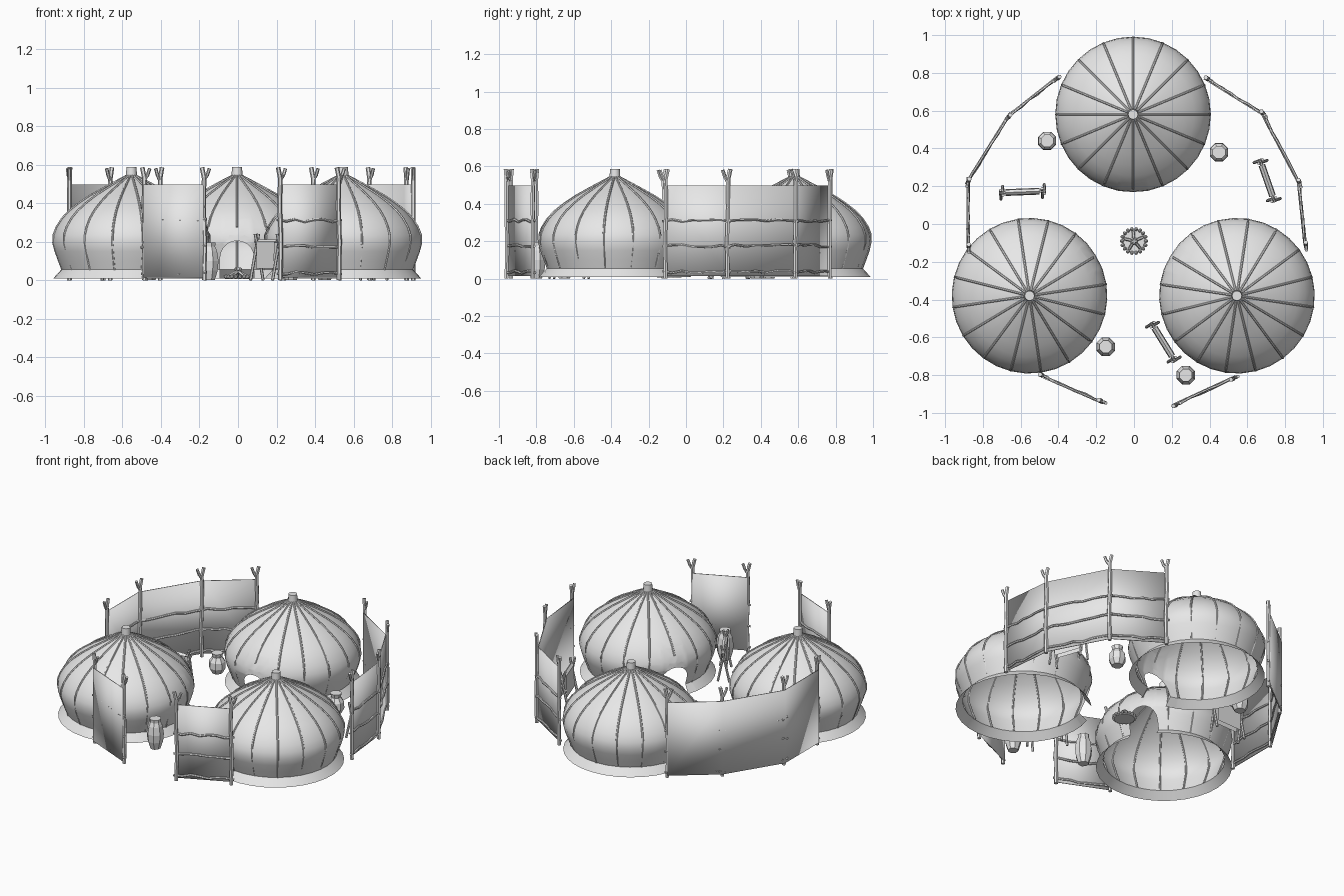
import bpy, bmesh, math, random
from mathutils import Matrix, Vector

random.seed(4)
if "Cube" in bpy.data.objects:
    bpy.data.objects.remove(bpy.data.objects["Cube"])

grey = bpy.data.materials.new("pale_grey")
grey.use_nodes = True
grey.diffuse_color = (0.8, 0.8, 0.8, 1)
grey.node_tree.nodes["Principled BSDF"].inputs["Base Color"].default_value = (0.8, 0.8, 0.8, 1)


def finish(name, bm, matrix=Matrix(), smooth=None):
    """Turn a bmesh into a named object with the shared material."""
    mesh = bpy.data.meshes.new(name)
    bm.to_mesh(mesh)
    bm.free()
    mesh.materials.append(grey)
    obj = bpy.data.objects.new(name, mesh)
    bpy.context.collection.objects.link(obj)
    obj.matrix_world = matrix
    if smooth:
        bpy.ops.object.select_all(action="DESELECT")
        obj.select_set(True)
        bpy.context.view_layer.objects.active = obj
        bpy.ops.object.shade_smooth_by_angle(angle=math.radians(smooth))
    return obj


def lathe(bm, profile, sides, caps=False):
    """Revolve (radius, height) points about z."""
    rings = []
    for r, z in profile:
        rings.append([bm.verts.new((r * math.cos(a), r * math.sin(a), z))
                      for a in (math.tau * i / sides for i in range(sides))])
    for low, high in zip(rings, rings[1:]):
        for i in range(sides):
            j = (i + 1) % sides
            bm.faces.new((low[i], low[j], high[j], high[i]))
    if caps:
        bm.faces.new(rings[0][::-1])
        bm.faces.new(rings[-1])


def tube(bm, points, radius, sides=6):
    """Sweep a round stick along a path."""
    pts = [Vector(p) for p in points]
    rings = []
    for i, p in enumerate(pts):
        d = (pts[min(i + 1, len(pts) - 1)] - pts[max(i - 1, 0)]).normalized()
        side = d.cross(Vector((0, 0, 1)) if abs(d.z) < 0.9 else Vector((0, 1, 0))).normalized()
        up = side.cross(d)
        rings.append([bm.verts.new(p + radius * (side * math.cos(a) + up * math.sin(a)))
                      for a in (math.tau * k / sides for k in range(sides))])
    for a, b in zip(rings, rings[1:]):
        for k in range(sides):
            j = (k + 1) % sides
            bm.faces.new((a[k], a[j], b[j], b[k]))
    bm.faces.new(rings[0][::-1])
    bm.faces.new(rings[-1])


# Tents: flared skirt, tucked wall, pointed roof
SKIRT = [(0.408, 0.008), (0.365, 0.055)]
WALL = [(0.365, 0.055), (0.382, 0.1), (0.4, 0.15), (0.412, 0.194)]
ROOF = [(0.412, 0.194), (0.407, 0.235), (0.392, 0.275), (0.363, 0.32), (0.325, 0.36),
        (0.27, 0.403), (0.21, 0.442), (0.145, 0.478), (0.085, 0.51), (0.028, 0.54)]
DOOR_W, DOOR_H = 0.088, 0.205


def cut_door(bm):
    """Cut an arched doorway in the -y side."""
    arch = [(DOOR_W, 0), (DOOR_W, DOOR_H - DOOR_W)]
    arch += [(DOOR_W * math.cos(a), DOOR_H - DOOR_W + DOOR_W * math.sin(a))
             for a in (math.pi * i / 10 for i in range(1, 11))]
    arch.append((-DOOR_W, 0))
    planes = []
    for (x1, z1), (x2, z2) in zip(arch, arch[1:]):
        co, no = Vector((x1, 0, z1)), Vector((z2 - z1, 0, x1 - x2)).normalized()
        planes.append((co, no))

        def near(f):
            c = f.calc_center_median()
            return c.y < -0.2 and abs(c.x) < 0.17 and c.z < 0.3
        faces = [f for f in bm.faces if near(f)]
        geom = faces + list({e for f in faces for e in f.edges} | {v for f in faces for v in f.verts})
        bmesh.ops.bisect_plane(bm, geom=geom, plane_co=co, plane_no=no, dist=1e-5)
    gone = [f for f in bm.faces if f.calc_center_median().y < -0.2 and
            all((f.calc_center_median() - co).dot(no) < 0 for co, no in planes)]
    bmesh.ops.delete(bm, geom=gone, context="FACES")


def tent(name, x, y, turn):
    place = Matrix.Translation((x, y, 0)) @ Matrix.Rotation(math.radians(turn), 4, "Z")
    bm = bmesh.new()
    lathe(bm, SKIRT + WALL[1:] + ROOF[1:], 32)
    cut_door(bm)
    finish(name + "_cover", bm, place, 28)

    # Ribs, half sunk in the cloth and patchy on the lower wall
    bm = bmesh.new()
    for k in range(16):
        a = math.tau * k / 16
        path = [(r - 0.004 + random.uniform(-0.003, 0.002), z) for r, z in WALL]
        path += [(r + 0.001, z + 0.001) for r, z in ROOF[1:]]
        if k == 12:
            path = path[5:]
        tube(bm, [(r * math.cos(a), r * math.sin(a), z) for r, z in path], 0.006)
    finish(name + "_ribs", bm, place, 40)

    bm = bmesh.new()
    lathe(bm, [(0.03, 0.525), (0.026, 0.587)], 12, True)
    finish(name + "_pole_cap", bm, place, 40)


tent("back_tent", -0.005, 0.58, 0)
tent("left_tent", 0.545, -0.38, -121)
tent("right_tent", -0.553, -0.38, 121)


# Cloth windbreaks on forked posts with crooked rails
def windbreak(name, posts, side):
    posts = [Vector((x, y, 0)) for x, y in posts]
    bm = bmesh.new()
    rows = [[bm.verts.new((p.x, p.y, z)) for z in (0.015, 0.497)] for p in posts]
    for a, b in zip(rows, rows[1:]):
        bm.faces.new((a[0], b[0], b[1], a[1]))
    cloth = finish(name + "_cloth", bm, smooth=60)
    thick = cloth.modifiers.new("thickness", "SOLIDIFY")
    thick.thickness, thick.offset = 0.006, 0

    rails, poles = bmesh.new(), bmesh.new()
    for a, b in zip(posts, posts[1:]):
        along = (b - a).normalized()
        out = Vector((along.y, -along.x, 0)) * side
        for z in (0.035, 0.175, 0.31):
            pts = [a.lerp(b, -0.05 + 1.1 * i / 7) + out * random.uniform(0.003, 0.011)
                   + Vector((0, 0, z + random.uniform(-0.007, 0.007))) for i in range(8)]
            tube(rails, pts, 0.007)
    for i, p in enumerate(posts):
        along = (posts[min(i + 1, len(posts) - 1)] - posts[max(i - 1, 0)]).normalized()
        p = p + Vector((along.y, -along.x, 0)) * side * 0.01
        up = lambda s, z: p + along * s + Vector((0, 0, z))
        tube(poles, [up(0, 0), up(0.004, 0.2), up(-0.003, 0.38), up(0, 0.53), up(-0.012, 0.585)], 0.012)
        tube(poles, [up(0, 0.515), up(0.018, 0.545), up(0.03, 0.58)], 0.009)
    finish(name + "_rails", rails, smooth=40)
    finish(name + "_posts", poles, smooth=40)


windbreak("right_windbreak", [(-0.41, 0.78), (-0.67, 0.575), (-0.885, 0.23), (-0.885, -0.12)], -1)
windbreak("left_windbreak", [(0.385, 0.76), (0.675, 0.58), (0.865, 0.22), (0.9, -0.11)], -1)
windbreak("front_right_windbreak", [(-0.49, -0.81), (-0.18, -0.945)], -1)
windbreak("front_left_windbreak", [(0.215, -0.95), (0.52, -0.81)], 1)


# Eight-sided storage pots
TALL = [(0.032, 0), (0.048, 0.05), (0.053, 0.1), (0.045, 0.15), (0.034, 0.175), (0.036, 0.195)]
SQUAT = [(0.034, 0), (0.052, 0.035), (0.05, 0.075), (0.03, 0.105), (0.036, 0.13)]
for name, x, y, shape in (("back_right_pot", -0.46, 0.44, SQUAT), ("back_left_pot", 0.45, 0.38, SQUAT),
                          ("front_right_pot", -0.15, -0.65, TALL), ("front_left_pot", 0.275, -0.8, TALL)):
    bm = bmesh.new()
    lathe(bm, shape, 8, True)
    finish(name, bm, Matrix.Translation((x, y, 0)) @ Matrix.Rotation(math.pi / 8, 4, "Z"))


# Drying racks: crossed legs, top bar and a hanging hide
def rack(name, x1, y1, x2, y2):
    a, b = Vector((x1, y1, 0)), Vector((x2, y2, 0))
    half = (b - a).length / 2
    place = Matrix.Translation((a + b) / 2) @ Matrix.Rotation(math.atan2(y2 - y1, x2 - x1), 4, "Z")
    bm = bmesh.new()
    for end in (-half + 0.015, half - 0.015):
        for s in (-1, 1):
            tube(bm, [(end + s * 0.006, s * 0.035, 0), (end + s * 0.006, -s * 0.014, 0.24)], 0.008)
    tube(bm, [(-half, 0, 0.2), (half, 0, 0.2)], 0.008)
    finish(name + "_frame", bm, place)
    bm = bmesh.new()
    w = half - 0.035
    rows = [[bm.verts.new((x, y, z)) for x in (-w, w)]
            for y, z in ((-0.018, 0.06), (-0.014, 0.2), (0, 0.212), (0.014, 0.2), (0.018, 0.06))]
    for p, q in zip(rows, rows[1:]):
        bm.faces.new((p[0], p[1], q[1], q[0]))
    finish(name + "_hide", bm, place)


rack("right_rack", -0.715, 0.165, -0.465, 0.175)
rack("left_rack", 0.665, 0.345, 0.745, 0.115)
rack("front_rack", 0.09, -0.52, 0.22, -0.73)

# Campfire: ash bed, stone ring and crossed logs
fire = Matrix.Translation((0, -0.09, 0))
bm = bmesh.new()
lathe(bm, [(0.062, 0.006), (0.062, 0.014)], 16, True)
finish("fire_bed", bm, fire)
bm = bmesh.new()
for i in range(18):
    a = math.tau * i / 18
    m = (Matrix.Rotation(a, 4, "Z") @ Matrix.Translation((0.064, 0, 0.018))
         @ Matrix.Diagonal((0.012, 0.011, 0.013, 1)))
    bmesh.ops.create_icosphere(bm, subdivisions=1, radius=1, matrix=m)
finish("fire_stones", bm, fire)
bm = bmesh.new()
for i in range(5):
    a = math.tau * i / 5 + 0.4
    c, s = math.cos(a), math.sin(a)
    tube(bm, [(0.05 * c, 0.05 * s, 0.02), (-0.018 * c, -0.018 * s, 0.06)], 0.008)
finish("fire_logs", bm, fire)
